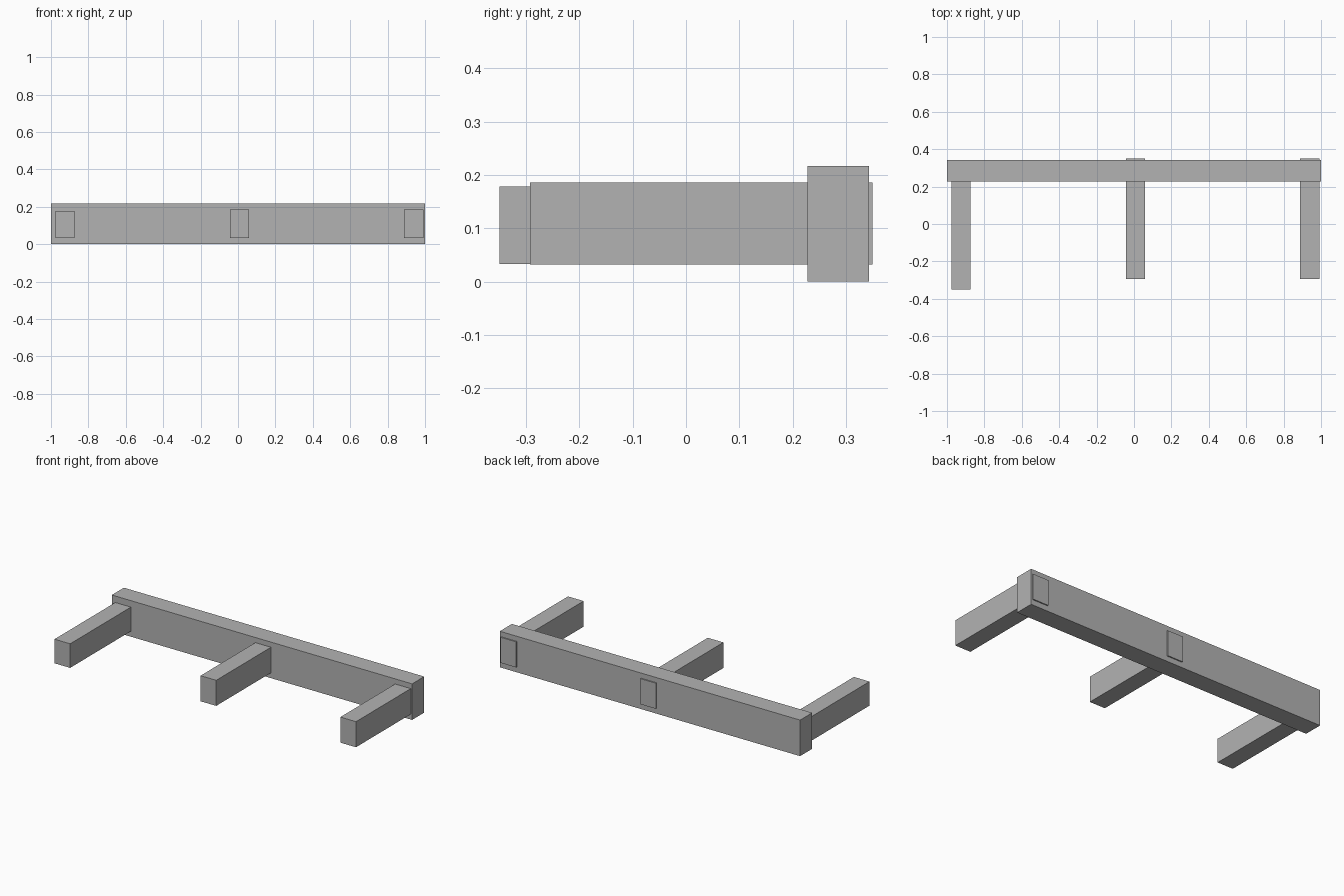
import bpy
import bmesh
from mathutils import Vector

default_cube = bpy.data.objects.get("Cube")
if default_cube:
    bpy.data.objects.remove(default_cube, do_unlink=True)

# Single plain grey material
GREY = (0.45, 0.45, 0.45, 1.0)
grey = bpy.data.materials.new("plain_grey")
grey.use_nodes = True
grey.diffuse_color = GREY
grey.node_tree.nodes["Principled BSDF"].inputs["Base Color"].default_value = GREY


def box(name, low, high):
    """Flat-sided box spanning two opposite corners."""
    low, high = Vector(low), Vector(high)
    bm = bmesh.new()
    bmesh.ops.create_cube(bm, size=1)
    bmesh.ops.scale(bm, vec=high - low, verts=bm.verts)
    mesh = bpy.data.meshes.new(name)
    bm.to_mesh(mesh)
    bm.free()
    mesh.materials.append(grey)
    obj = bpy.data.objects.new(name, mesh)
    obj.location = (low + high) / 2
    bpy.context.collection.objects.link(obj)
    return obj


# Long beam across the back
box("back_beam", (-1, 0.228, 0), (1, 0.343, 0.217))

# Three arms reaching forward; two pass right through the beam
ARM_WIDTH, ARM_LENGTH = 0.104, 0.643
for name, x, y, bottom, top in (
    ("right_arm", -0.977, -0.35, 0.033, 0.178),
    ("middle_arm", -0.044, -0.293, 0.032, 0.186),
    ("left_arm", 0.887, -0.293, 0.032, 0.186),
):
    box(name, (x, y, bottom), (x + ARM_WIDTH, y + ARM_LENGTH, top))
